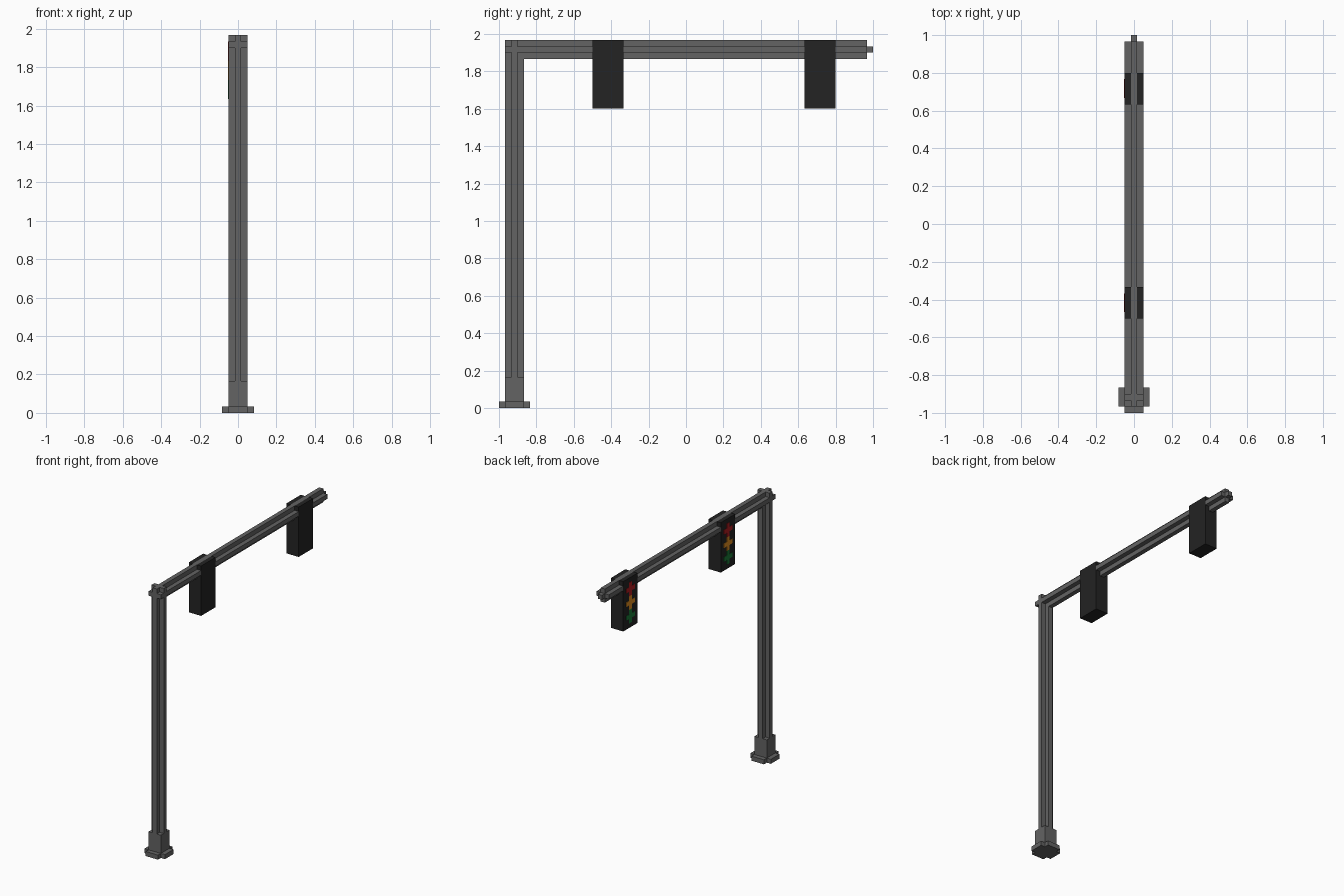
import bpy
import bmesh
from mathutils import Vector

if "Cube" in bpy.data.objects:
    bpy.data.objects.remove(bpy.data.objects["Cube"], do_unlink=True)

U = 1 / 30          # one block; all sizes below are in blocks
POST_Y = -27.5      # centre line of the post
BEAM_Z = 57.5       # centre line of the beam


def make_material(name, rgb):
    mat = bpy.data.materials.new(name)
    mat.use_nodes = True
    colour = (*rgb, 1)
    mat.diffuse_color = colour
    bsdf = mat.node_tree.nodes["Principled BSDF"]
    bsdf.inputs["Base Color"].default_value = colour
    bsdf.inputs["Roughness"].default_value = 0.9
    return mat


STEEL = make_material("steel grey", (0.125, 0.125, 0.125))
BLACK = make_material("housing black", (0.017, 0.017, 0.017))
RED = make_material("lamp red", (0.45, 0.012, 0.015))
AMBER = make_material("lamp amber", (0.75, 0.27, 0.015))
GREEN = make_material("lamp green", (0.01, 0.2, 0.04))


def prism(name, profile, axis, start, end, mat):
    """Extrude a flat outline along axis x, y or z."""
    place = {"x": lambda a, b, t: (t, a, b),
             "y": lambda a, b, t: (a, t, b),
             "z": lambda a, b, t: (a, b, t)}[axis]
    bm = bmesh.new()
    face = bm.faces.new([bm.verts.new(Vector(place(a, b, start)) * U) for a, b in profile])
    new = bmesh.ops.extrude_face_region(bm, geom=[face])["geom"]
    moved = [g for g in new if isinstance(g, bmesh.types.BMVert)]
    bmesh.ops.translate(bm, vec=Vector(place(0, 0, end - start)) * U, verts=moved)
    bmesh.ops.recalc_face_normals(bm, faces=bm.faces)
    mesh = bpy.data.meshes.new(name)
    bm.to_mesh(mesh)
    bm.free()
    mesh.materials.append(mat)
    obj = bpy.data.objects.new(name, mesh)
    bpy.context.collection.objects.link(obj)
    return obj


def rect(a0, a1, b0, b1):
    return [(a0, b0), (a1, b0), (a1, b1), (a0, b1)]


def plus(ca, cb, outer, inner):
    """Square outline with a notch cut from each corner."""
    quarter = [(outer, -inner), (outer, inner), (inner, inner)]
    points = []
    for _ in range(4):
        points += [(ca + a, cb + b) for a, b in quarter]
        quarter = [(-b, a) for a, b in quarter]
    return points


# Post: notched foot plate, solid plinth, fluted shaft
prism("foot_plate", plus(0, POST_Y, 2.5, 1.5), "z", 0, 1, STEEL)
prism("plinth", rect(-1.5, 1.5, POST_Y - 1.5, POST_Y + 1.5), "z", 1, 5, STEEL)
prism("shaft", plus(0, POST_Y, 1.5, 0.5), "z", 5, BEAM_Z - 1.5, STEEL)

# Beam: tall central fin with a small end stub
prism("beam_fin", rect(-0.5, 0.5, BEAM_Z - 1.5, BEAM_Z + 1.5), "y", -29, 29, STEEL)
prism("beam_stub", rect(-0.5, 0.5, BEAM_Z - 0.5, BEAM_Z + 0.5), "y", 29, 30, STEEL)

# Side rails stop at the post ribs and at the signal housings
signals = {"near": -15, "far": 19}
stops = [-29, POST_Y - 0.5, POST_Y + 0.5]
for y in signals.values():
    stops += [y, y + 5]
stops.append(29)
for side, x0, x1 in (("left", 0.5, 1.5), ("right", -1.5, -0.5)):
    rail = rect(x0, x1, BEAM_Z - 0.5, BEAM_Z + 0.5)
    for i in range(0, len(stops), 2):
        prism(f"{side}_rail_{i // 2 + 1}", rail, "y", stops[i], stops[i + 1], STEEL)
    rib = rect(x0, x1, POST_Y - 0.5, POST_Y + 0.5)
    prism(f"{side}_post_rib", rib, "z", BEAM_Z - 1.5, BEAM_Z + 1.5, STEEL)

# Signals: housing slotted over the fin, three lamps on the right side
slot = [(-1.5, 48), (1.5, 48), (1.5, 59), (0.5, 59),
        (0.5, 56), (-0.5, 56), (-0.5, 59), (-1.5, 59)]
for where, y in signals.items():
    prism(f"{where}_signal_housing", slot, "y", y, y + 5, BLACK)
    for i, (label, mat) in enumerate((("green", GREEN), ("amber", AMBER), ("red", RED))):
        prism(f"{where}_{label}_lamp", plus(y + 2.5, 50.5 + 3 * i, 1.5, 0.5),
              "x", -1.56, -1.5, mat)
